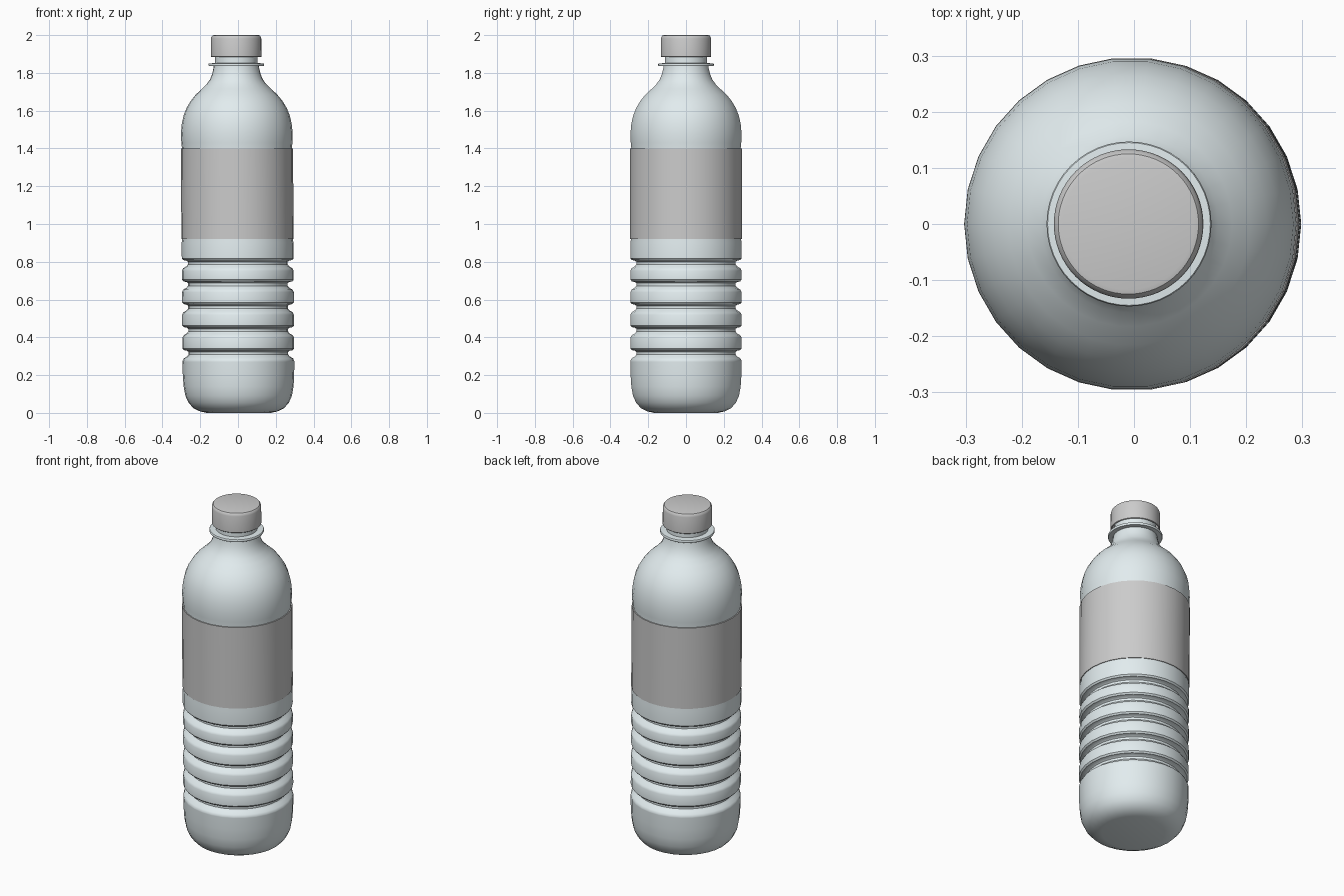
import bpy, bmesh, math


def lean(z):
    # the whole bottle leans very slightly towards -x
    return 0.004 - 0.007 * z


def lathe(name, profile, segs, color=None, angle=35):
    """Revolve (radius, height) points around z; radius 0 closes an end."""
    bm = bmesh.new()
    rings = []
    for r, z in profile:
        if r == 0:
            rings.append([bm.verts.new((lean(z), 0, z))] * segs)
        else:
            rings.append([bm.verts.new((lean(z) + r * math.cos(2 * math.pi * i / segs),
                                        r * math.sin(2 * math.pi * i / segs), z))
                          for i in range(segs)])
    for a, b in zip(rings, rings[1:]):
        for i in range(segs):
            j = (i + 1) % segs
            bm.faces.new(list(dict.fromkeys((a[i], a[j], b[j], b[i]))))
    mesh = bpy.data.meshes.new(name)
    bm.to_mesh(mesh)
    bm.free()
    obj = bpy.data.objects.new(name, mesh)
    bpy.context.collection.objects.link(obj)
    bpy.ops.object.select_all(action='DESELECT')
    obj.select_set(True)
    bpy.context.view_layer.objects.active = obj
    bpy.ops.object.shade_smooth_by_angle(angle=math.radians(angle))
    if color:
        mat = bpy.data.materials.new(name + "_material")
        mat.diffuse_color = color
        mesh.materials.append(mat)
    return obj


plastic = (0.76, 0.84, 0.86, 1)

# Bottle body: rounded base
body = [(0, 0.003), (0.17, 0.0), (0.205, 0.008), (0.24, 0.025), (0.265, 0.053),
        (0.282, 0.09), (0.291, 0.14), (0.295, 0.2), (0.296, 0.27)]

# Grooves: soft slope below, sharp lip above
for z in (0.325, 0.447, 0.569, 0.689, 0.802):
    body += [(0.296, z - 0.05), (0.290, z - 0.037), (0.272, z - 0.026), (0.264, z - 0.016),
             (0.264, z - 0.002), (0.272, z + 0.004), (0.288, z + 0.007), (0.296, z + 0.016)]

# Label seat, dome and shoulder
body += [(0.296, 0.90), (0.293, 0.92), (0.291, 1.40), (0.294, 1.43), (0.296, 1.48), (0.291, 1.53),
         (0.281, 1.575), (0.265, 1.615), (0.244, 1.65), (0.216, 1.685), (0.183, 1.715),
         (0.158, 1.74), (0.14, 1.765), (0.128, 1.795), (0.121, 1.825), (0.119, 1.84)]
lathe("bottle_body", body, 30, plastic)

# Neck finish with its support ring
lathe("neck", [(0.117, 1.81), (0.119, 1.836), (0.145, 1.836), (0.147, 1.84), (0.147, 1.847),
               (0.145, 1.85), (0.112, 1.852), (0.110, 1.97), (0, 1.97)], 48, plastic)

# Label sleeve
lathe("label", [(0.291, 0.92), (0.297, 0.92), (0.297, 1.40), (0.291, 1.40)], 30)

# Hollow screw cap
lathe("cap", [(0, 1.975), (0.126, 1.975), (0.126, 1.885), (0.130, 1.883), (0.133, 1.886),
              (0.133, 1.982), (0.130, 1.992), (0.125, 1.998), (0.117, 2.0), (0, 2.0)], 64)
